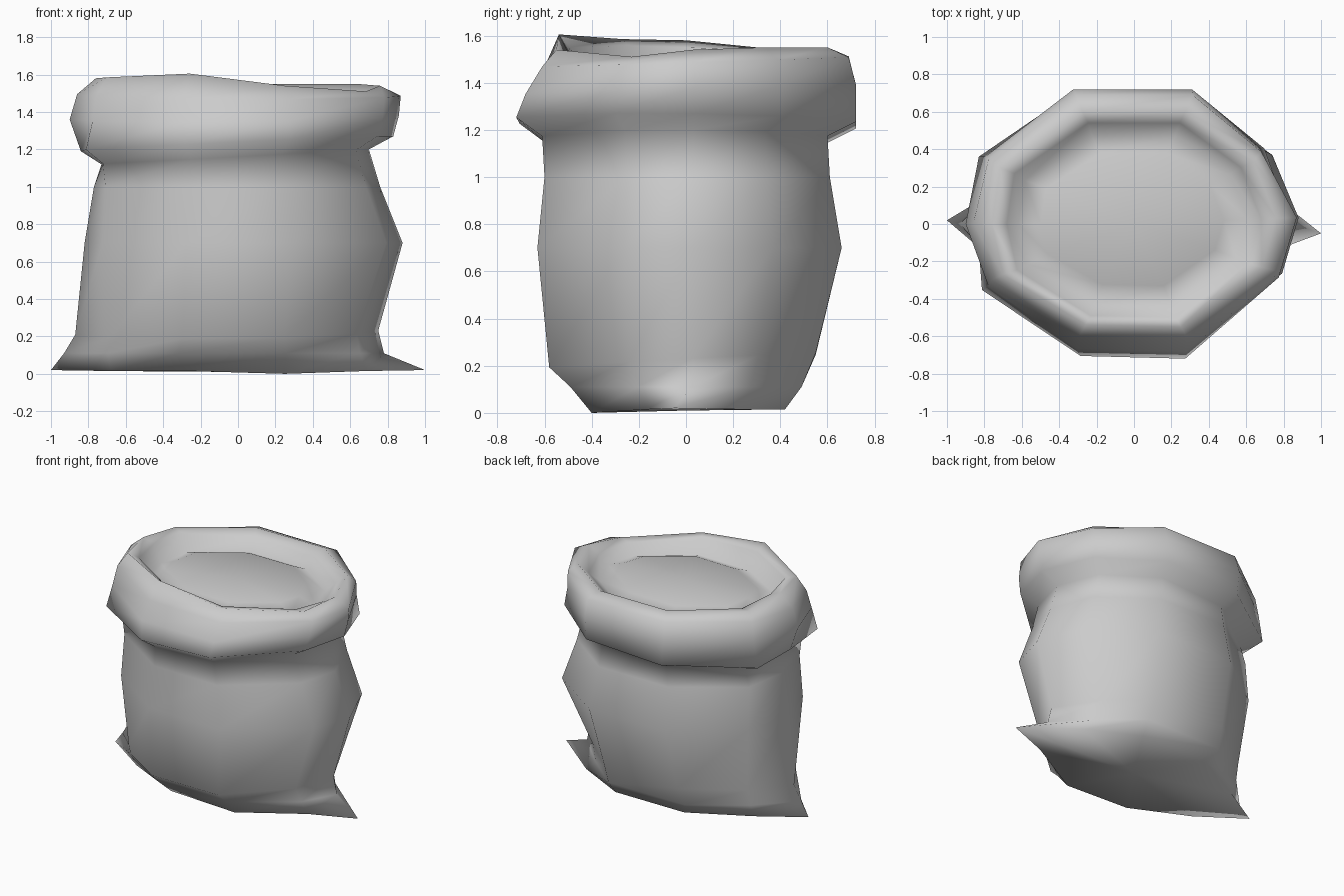
import bpy, bmesh

cube = bpy.data.objects.get("Cube")
if cube:
    bpy.data.objects.remove(cube, do_unlink=True)

cloth = bpy.data.materials.new("grey_cloth")
cloth.use_nodes = True
cloth.diffuse_color = (0.6, 0.6, 0.6, 1)
cloth.node_tree.nodes["Principled BSDF"].inputs["Base Color"].default_value = (0.6, 0.6, 0.6, 1)

# Uneven ten-sided outline shared by every ring, starting at the +x side
outline = [(1, 0.05), (0.84, 0.56), (0.36, 1), (-0.36, 1), (-0.94, 0.5),
           (-1, 0), (-0.92, -0.49), (-0.34, -0.98), (0.33, -1), (0.9, -0.42)]

# Rings: height, -x reach, +x reach, -y reach, +y reach, tilt in x, tilt in y
rings = {
    "base": (0.015, 0.78, 0.76, 0.40, 0.42, 0, 0),
    "ear_root": (0.11, 0.93, 0.78, 0.49, 0.49, 0, 0),
    "hip": (0.22, 0.87, 0.75, 0.58, 0.55, 0.01, 0.03),
    "belly": (0.70, 0.82, 0.88, 0.63, 0.66, 0, 0),
    "chest": (1.00, 0.77, 0.76, 0.60, 0.61, 0, 0),
    "neck": (1.16, 0.73, 0.70, 0.61, 0.60, 0.04, 0),
    "cuff_hem": (1.23, 0.84, 0.83, 0.72, 0.72, 0.04, -0.01),
    "cuff_side": (1.37, 0.90, 0.86, 0.68, 0.72, 0.01, 0.02),
    "cuff_top": (1.49, 0.86, 0.87, 0.61, 0.69, -0.005, 0.02),
    "crest": (1.55, 0.76, 0.76, 0.55, 0.60, 0, 0),
    "mouth": (1.52, 0.68, 0.68, 0.50, 0.54, -0.03, -0.02),
    "groove": (1.43, 0.62, 0.61, 0.44, 0.47, 0, 0),
    "filling": (1.475, 0.50, 0.48, 0.33, 0.38, 0, 0),
}

bm = bmesh.new()
loops = {}
for name, (z, left, right, front, back, tilt_x, tilt_y) in rings.items():
    loops[name] = [bm.verts.new((x * (right if x > 0 else left),
                                 y * (back if y > 0 else front),
                                 z + x * tilt_x + y * tilt_y)) for x, y in outline]

# Pull the two bottom side points out into sewn corner ears
loops["base"][0].co = (1, -0.05, 0.02)
loops["base"][5].co = (-1, 0.02, 0.02)

# Tuck the cloth in around the ears, and shift single folds sideways
folds = {
    "base": {4: 0.05, 6: 0.04},
    "ear_root": {1: -0.12, 4: 0.18, 6: 0.16, 9: -0.05},
    "hip": {1: -0.10, 4: 0.13, 6: 0.12, 9: -0.04},
    "belly": {4: 0.04, 6: 0.03},
    "neck": {6: -0.05},
    "cuff_hem": {4: -0.04, 6: -0.04},
    "cuff_side": {1: -0.05, 4: 0.05, 6: 0.05},
    "cuff_top": {1: -0.05, 4: 0.03, 6: 0.03},
}
for name, shifts in folds.items():
    for i, shift in shifts.items():
        loops[name][i].co.x += shift
loops["base"][8].co.z -= 0.015

# Wavy crest of the cuff
for vert, z in zip(loops["crest"], (1.54, 1.55, 1.55, 1.55, 1.55, 1.58, 1.585, 1.605, 1.54, 1.51)):
    vert.co.z = z

stack = list(loops.values())
for lower, upper in zip(stack, stack[1:]):
    for i in range(10):
        j = (i + 1) % 10
        bm.faces.new((lower[i], lower[j], upper[j], upper[i]))


def cap(loop, z):
    centre = bm.verts.new((0, 0, z))
    for i in range(10):
        bm.faces.new((loop[i], loop[(i + 1) % 10], centre))


cap(loops["filling"], 1.49)
cap(loops["base"], 0.01)
bmesh.ops.recalc_face_normals(bm, faces=bm.faces)
for face in bm.faces:
    face.smooth = True

mesh = bpy.data.meshes.new("sack")
bm.to_mesh(mesh)
bm.free()
mesh.materials.append(cloth)
sack = bpy.data.objects.new("sack", mesh)
bpy.context.collection.objects.link(sack)
